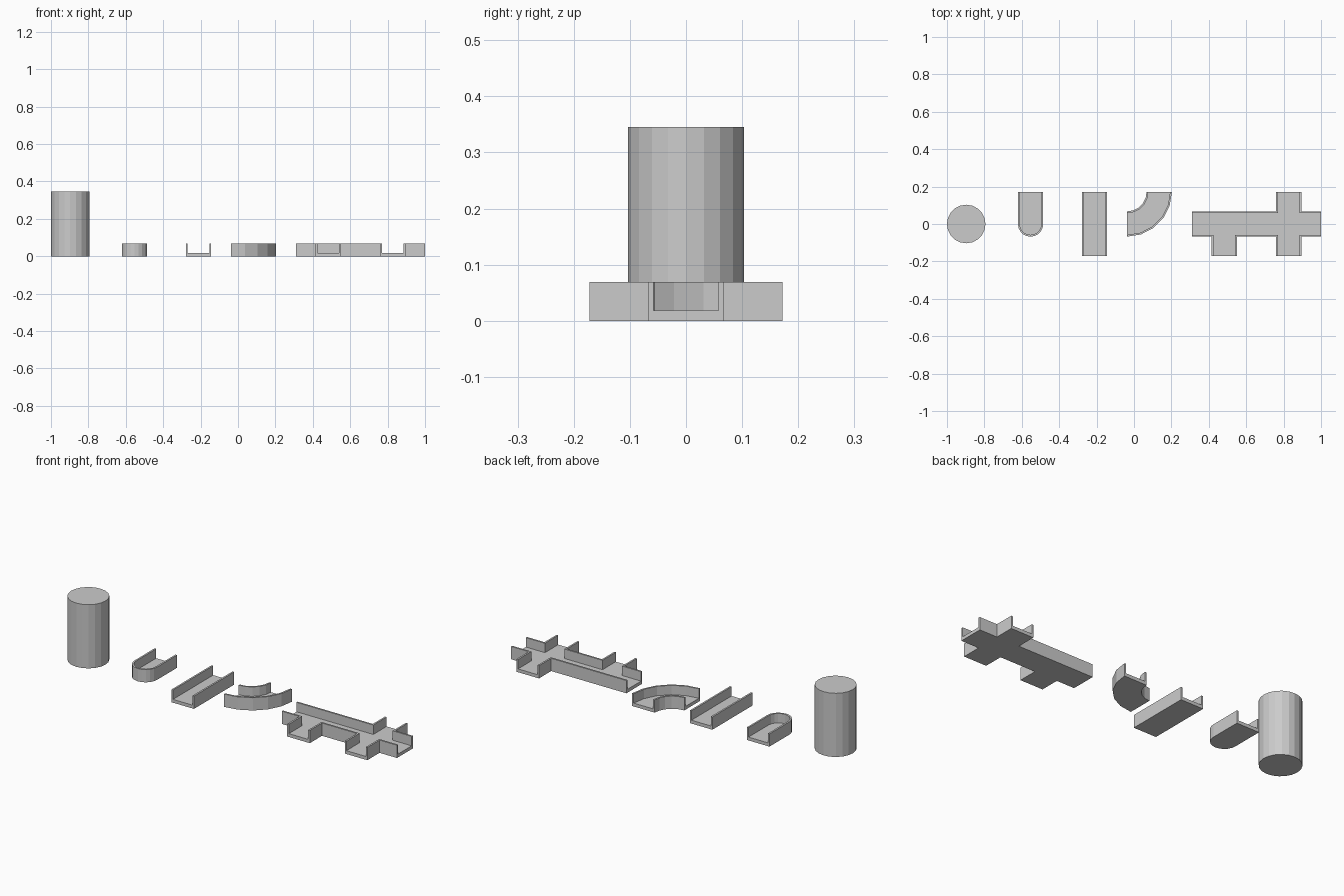
import bpy, bmesh
from math import cos, sin, radians
from mathutils import Vector

if "Cube" in bpy.data.objects:
    bpy.data.objects.remove(bpy.data.objects["Cube"])

L = 0.172       # half length of a track module
H = 0.0675      # half width of the channel
T = 0.0095      # wall thickness
FLOOR, TOP = 0.018, 0.069


def arc(cx, cy, r, a0, a1, n):
    return [(cx + r * cos(radians(a0 + (a1 - a0) * i / n)),
             cy + r * sin(radians(a0 + (a1 - a0) * i / n))) for i in range(n + 1)]


def inset(path):
    """Offset an open path to its left by the wall thickness, with mitred corners."""
    p = [Vector(q) for q in path]
    dirs = [(b - a).normalized() for a, b in zip(p, p[1:])]
    norms = [Vector((-d.y, d.x)) for d in dirs]
    norms = [norms[0]] + norms + [norms[-1]]
    return [q + (a + b) * T / (1 + a.dot(b)) for q, a, b in zip(p, norms, norms[1:])]


def channel(name, walls, snap=None):
    """Watertight open channel; walls run counterclockwise, gaps are the openings."""
    bm = bmesh.new()

    def ring(pts, z):
        return [bm.verts.new((q[0], q[1], z)) for q in pts]

    rows = []
    for w in walls:
        inner = inset(w)
        if snap:
            inner = [snap(q, i, len(w)) for i, q in enumerate(inner)]
        rows.append((ring(w, 0), ring(w, TOP), ring(inner, TOP), ring(inner, FLOOR)))
    for r in rows:
        for lo, hi in zip(r, r[1:]):
            for i in range(len(lo) - 1):
                bm.faces.new((lo[i], lo[i + 1], hi[i + 1], hi[i]))
    # open U-shaped ends between one wall and the next
    for k, r in enumerate(rows):
        nxt = rows[(k + 1) % len(rows)]
        bm.faces.new([v[-1] for v in r] + [v[0] for v in reversed(nxt)])
    bm.faces.new([v for r in rows for v in r[0]])
    bm.faces.new([v for r in rows for v in r[3]])
    bmesh.ops.recalc_face_normals(bm, faces=bm.faces)
    bmesh.ops.triangulate(bm, faces=[f for f in bm.faces if len(f.verts) > 4])
    me = bpy.data.meshes.new(name)
    bm.to_mesh(me)
    bm.free()
    ob = bpy.data.objects.new(name, me)
    bpy.context.collection.objects.link(ob)
    return ob


# Solid pillar
bpy.ops.mesh.primitive_cylinder_add(vertices=20, radius=0.103, depth=0.345,
                                    location=(-0.897, 0, 0.1725))
bpy.context.object.name = "pillar"

# Rounded dead end, open at the back
x = -0.553
channel("end_channel", [[(x - H, L)] + arc(x, 0, H, 180, 360, 10) + [(x + H, L)]])

# Straight run
x = -0.211
channel("straight_channel", [[(x - H, L), (x - H, -L)], [(x + H, -L), (x + H, L)]])

# Quarter bend; keep the wall ends flush with the openings
x = -0.037


def flush(q, i, n):
    if i in (0, n - 1):
        return Vector((q.x, L)) if q.x > x + 0.05 else Vector((x, q.y))
    return q


channel("curved_channel", [arc(x, L, L + H, -90, 0, 5), arc(x, L, L - H, 0, -90, 5)], flush)

# T junction joined to a crossing
t, c, a, b = 0.483, 0.828, 0.31, 1.0
channel("junction_channel", [
    [(a, -H), (t - H, -H), (t - H, -L)],
    [(t + H, -L), (t + H, -H), (c - H, -H), (c - H, -L)],
    [(c + H, -L), (c + H, -H), (b, -H)],
    [(b, H), (c + H, H), (c + H, L)],
    [(c - H, L), (c - H, H), (a, H)],
])
